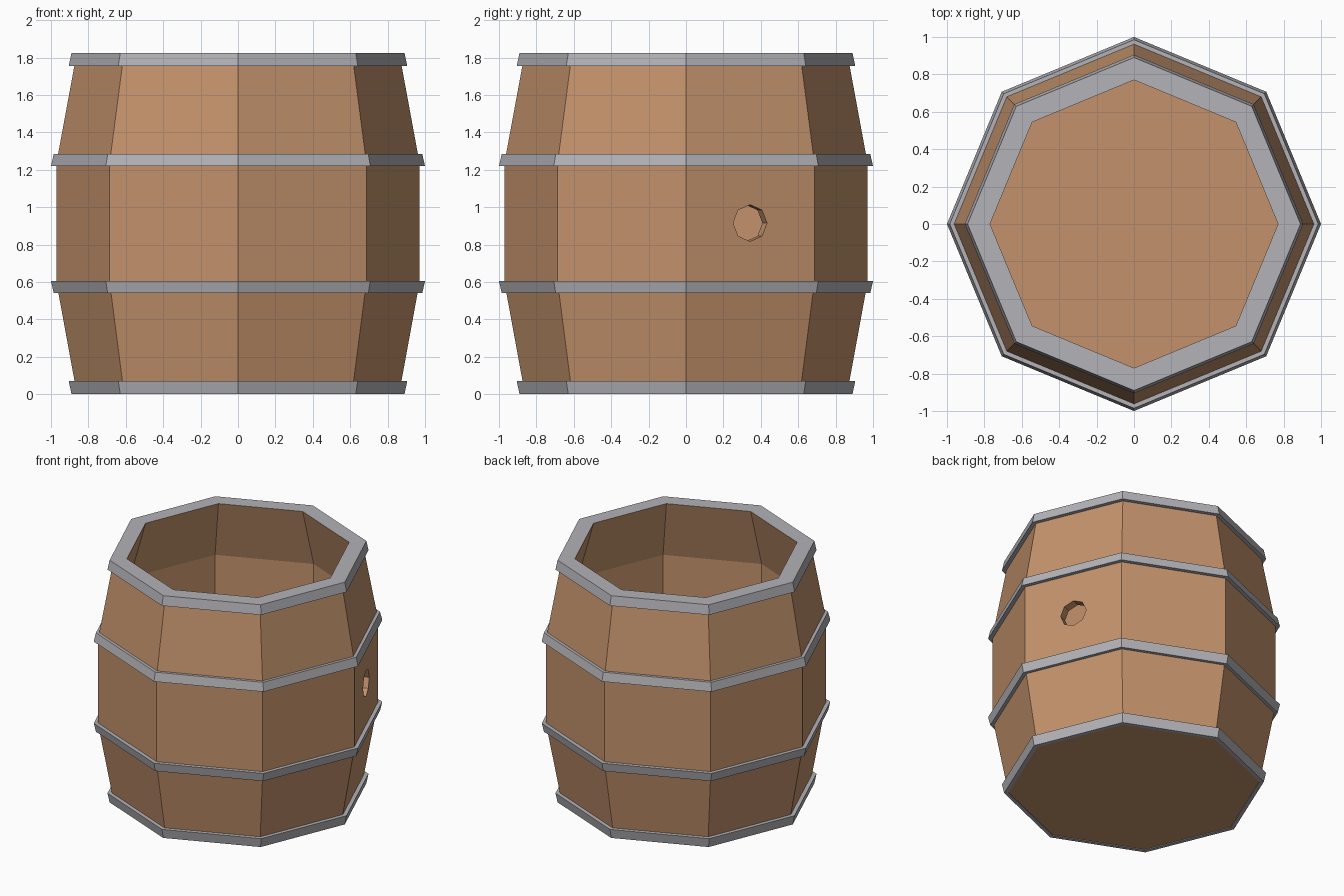
import bpy, bmesh
from math import cos, sin, pi
from mathutils import Matrix, Vector

if "Cube" in bpy.data.objects:
    bpy.data.objects.remove(bpy.data.objects["Cube"])

SIDES = 8


def material(name, color):
    m = bpy.data.materials.new(name)
    m.diffuse_color = (*color, 1)
    m.use_nodes = True
    m.node_tree.nodes["Principled BSDF"].inputs["Base Color"].default_value = m.diffuse_color
    return m


wood = material("wood", (0.55, 0.29, 0.15))
metal = material("metal", (0.45, 0.45, 0.48))


def lathe(name, profile, mats, closed=False, metal_segment=None):
    """Turn an (r, z) profile into an eight-sided shell."""
    bm = bmesh.new()
    rings = [[bm.verts.new((r * cos(2 * pi * k / SIDES), r * sin(2 * pi * k / SIDES), z))
              for k in range(SIDES)] for r, z in profile]
    n = len(rings)
    for i in range(n if closed else n - 1):
        a, b = rings[i], rings[(i + 1) % n]
        for k in range(SIDES):
            j = (k + 1) % SIDES
            f = bm.faces.new((a[k], a[j], b[j], b[k]))
            f.material_index = 1 if i == metal_segment else 0
    if not closed:
        bm.faces.new(rings[0])
        bm.faces.new(rings[-1])
    bmesh.ops.recalc_face_normals(bm, faces=bm.faces)
    me = bpy.data.meshes.new(name)
    bm.to_mesh(me)
    bm.free()
    ob = bpy.data.objects.new(name, me)
    bpy.context.collection.objects.link(ob)
    for m in mats:
        me.materials.append(m)
    return ob


# Hollow wooden body: outside going up, metal-capped rim, inside going down
body = lathe("barrel_body", [
    (0.862, 0.005), (0.97, 0.595), (0.97, 1.24), (0.862, 1.825),
    (0.77, 1.825), (0.90, 1.38), (0.90, 0.45), (0.80, 0.10)],
    [wood, metal], metal_segment=3)

# Metal hoops, mirrored about mid-height
H = 1.825
hoops = {
    "bottom_hoop": [(0.89, 0), (0.905, 0.07), (0.87, 0.07), (0.86, 0)],
    "lower_hoop": [(0.985, 0.54), (1.0, 0.605), (0.96, 0.605), (0.95, 0.54)],
}
for name, prof in hoops.items():
    lathe(name, prof, [metal], closed=True)
    upper = name.replace("bottom", "top").replace("lower", "upper")
    lathe(upper, [(r, H - z) for r, z in prof], [metal], closed=True)

# Bung hole cut through one side wall
normal = Vector((cos(pi / 8), sin(pi / 8), 0))
frame = Matrix((Vector((0, 0, 1)), normal.cross(Vector((0, 0, 1))), normal)).transposed()
bm = bmesh.new()
bmesh.ops.create_cone(bm, cap_ends=True, segments=8, radius1=0.098, radius2=0.098, depth=0.3,
                      matrix=Matrix.Translation(normal * 0.87 + Vector((0, 0, 0.915))) @ frame.to_4x4())
bmesh.ops.recalc_face_normals(bm, faces=bm.faces)
me = bpy.data.meshes.new("bung_cutter")
bm.to_mesh(me)
bm.free()
me.materials.append(wood)
cutter = bpy.data.objects.new("bung_cutter", me)
bpy.context.collection.objects.link(cutter)
cutter.hide_render = True
mod = body.modifiers.new("bung_hole", "BOOLEAN")
mod.operation = "DIFFERENCE"
mod.solver = "EXACT"
mod.object = cutter
bpy.context.view_layer.objects.active = body
bpy.ops.object.modifier_apply(modifier=mod.name)
bpy.data.objects.remove(cutter)
